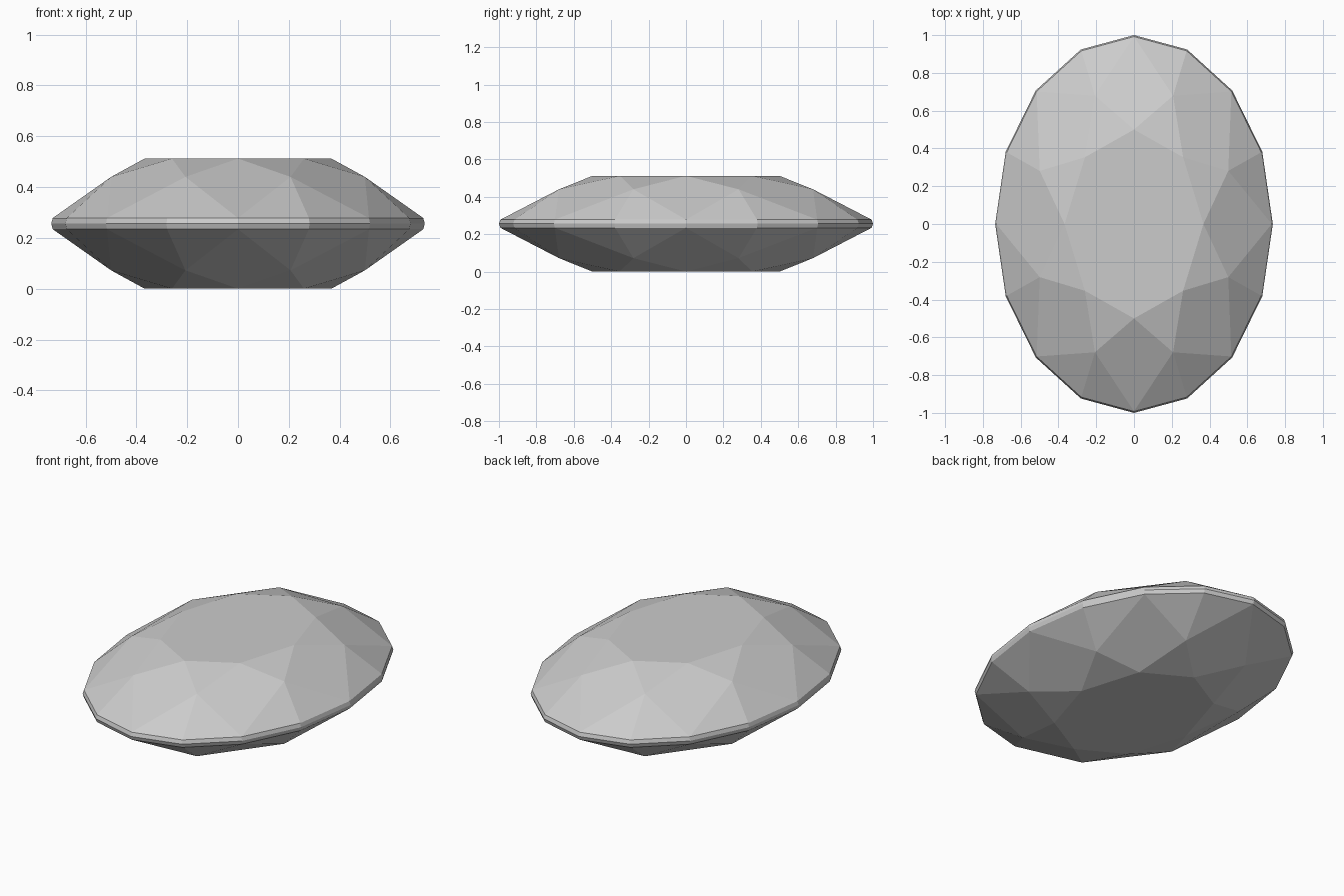
import bpy, bmesh
from math import sin, cos, tau

cube = bpy.data.objects.get("Cube")
if cube:
    bpy.data.objects.remove(cube, do_unlink=True)

RX, RY, MID_Z = 0.735, 1.0, 0.256

stone = bpy.data.materials.new("pale grey stone")
stone.use_nodes = True
colour = (0.6, 0.6, 0.6, 1)
stone.diffuse_color = colour
stone.node_tree.nodes["Principled BSDF"].inputs["Base Color"].default_value = colour

bm = bmesh.new()


def ring(scale, z, steps):
    """Oval ring of points at the given sixteenths of a turn."""
    return {s: bm.verts.new((RX * scale * cos(tau * s / 16),
                             RY * scale * sin(tau * s / 16), z)) for s in steps}


# Widest line of the girdle, shared by both halves
rim = ring(1.0, MID_Z, range(16))

# Crown and its mirrored underside
for side in (1, -1):
    edge = ring(0.992, MID_Z + side * 0.022, range(16))
    middle = ring(0.735, MID_Z + side * 0.184, range(1, 16, 2))
    table = ring(0.5, MID_Z + side * 0.256, range(0, 16, 2))
    bm.faces.new(list(table.values()))
    for s in range(16):
        n = (s + 1) % 16
        bm.faces.new((rim[s], rim[n], edge[n], edge[s]))
        # Outer triangles meeting at each middle point
        bm.faces.new((edge[s], edge[n], middle[s if s % 2 else n]))
    for s in range(0, 16, 2):
        before, after = middle[(s - 1) % 16], middle[s + 1]
        # Kite facet below each table corner, star facet along each table edge
        bm.faces.new((before, edge[s], after, table[s]))
        bm.faces.new((table[s], after, table[(s + 2) % 16]))

bmesh.ops.recalc_face_normals(bm, faces=bm.faces)
mesh = bpy.data.meshes.new("faceted_oval_gem")
bm.to_mesh(mesh)
bm.free()
mesh.materials.append(stone)
gem = bpy.data.objects.new("faceted_oval_gem", mesh)
bpy.context.collection.objects.link(gem)
